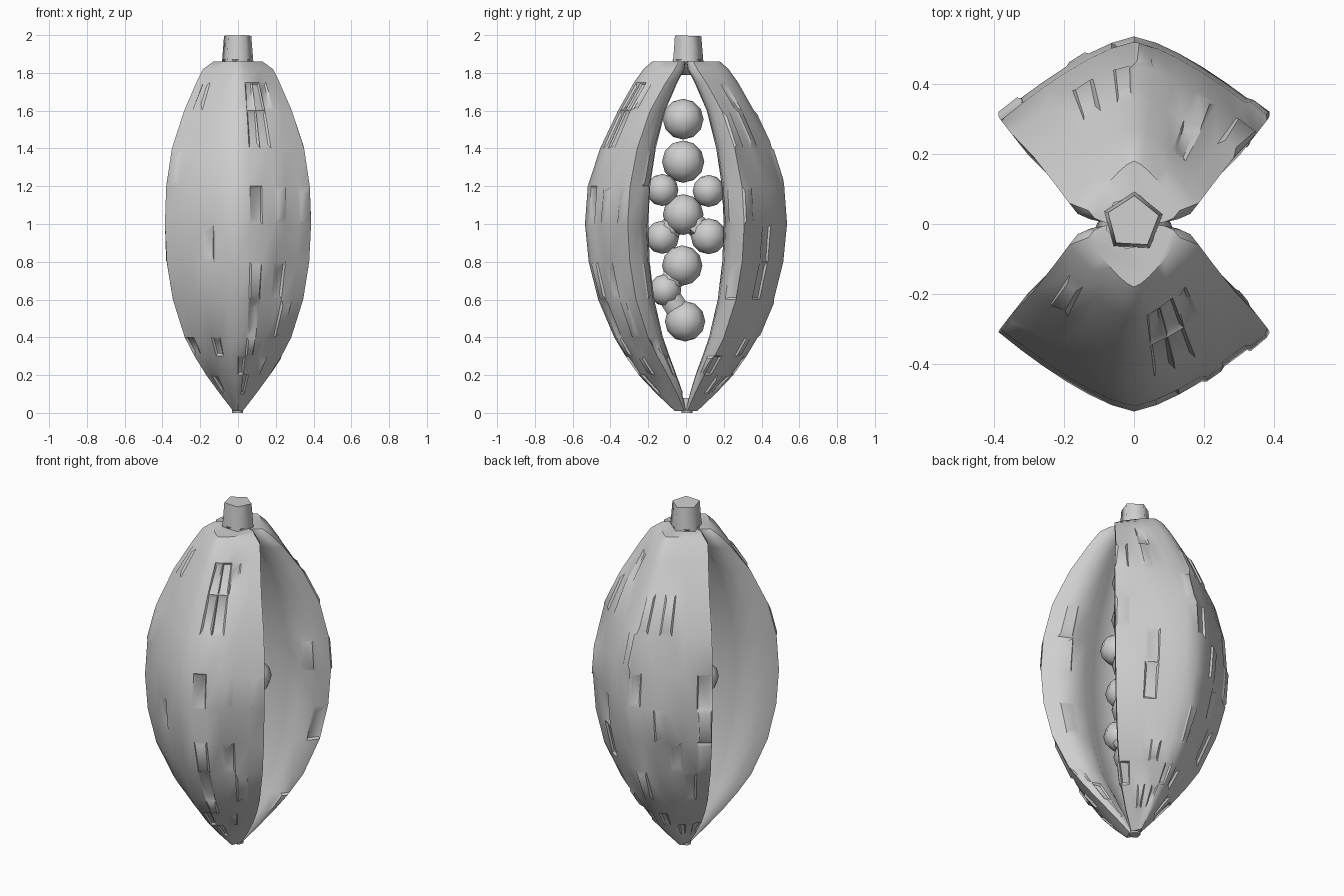
import bpy, bmesh, math, random
from mathutils import Vector, Matrix

cube = bpy.data.objects.get("Cube")
if cube:
    bpy.data.objects.remove(cube, do_unlink=True)

grey = bpy.data.materials.new("plain grey")
grey.use_nodes = True
grey.diffuse_color = (0.62, 0.62, 0.62, 1)
grey.node_tree.nodes["Principled BSDF"].inputs["Base Color"].default_value = (0.62, 0.62, 0.62, 1)

# Husk profile: height, half width, outer depth, inner lip depth
PROFILE = [
    (0.01, 0.025, 0.06, 0.0), (0.1, 0.095, 0.155, 0.02), (0.2, 0.168, 0.25, 0.05),
    (0.3, 0.23, 0.32, 0.087), (0.4, 0.282, 0.38, 0.122), (0.6, 0.345, 0.465, 0.168),
    (0.8, 0.377, 0.515, 0.192), (1.0, 0.387, 0.535, 0.2), (1.2, 0.38, 0.52, 0.19),
    (1.4, 0.35, 0.455, 0.16), (1.6, 0.285, 0.36, 0.11), (1.75, 0.22, 0.275, 0.045),
    (1.82, 0.185, 0.225, 0.008), (1.86, 0.13, 0.18, 0.002),
]
SEGMENTS = 12


def make_object(name, bm, angle=40):
    bmesh.ops.recalc_face_normals(bm, faces=bm.faces)
    mesh = bpy.data.meshes.new(name)
    bm.to_mesh(mesh)
    bm.free()
    mesh.materials.append(grey)
    obj = bpy.data.objects.new(name, mesh)
    bpy.context.collection.objects.link(obj)
    bpy.ops.object.select_all(action='DESELECT')
    obj.select_set(True)
    bpy.context.view_layer.objects.active = obj
    bpy.ops.object.shade_smooth_by_angle(angle=math.radians(angle))
    return obj


def husk_section(w, outer, inner):
    """Ridged outer arc, rounded cut faces and a shallow hollow."""
    rim = inner + 0.28 * w
    pts = []
    for i in range(SEGMENTS + 1):
        t = 2 * i / SEGMENTS - 1
        pts.append((w * t, rim + (outer - rim) * (1 - abs(t) ** 1.4)))
    hollow = inner + 0.14 * (outer - inner)
    side = [(0.87 * w, inner + 0.115 * w), (0.67 * w, inner + 0.025 * w),
            (0.44 * w, inner), (0.2 * w, hollow)]
    return pts + side + [(-x, y) for x, y in reversed(side)]


def husk(name, side, seed):
    rng = random.Random(seed)
    bm = bmesh.new()
    rings = [[bm.verts.new((x, side * y, z)) for x, y in husk_section(w, o, n)]
             for z, w, o, n in PROFILE]
    count = len(rings[0])
    shell = []
    for k, (low, high) in enumerate(zip(rings, rings[1:])):
        for i in range(count):
            j = (i + 1) % count
            face = bm.faces.new((low[i], low[j], high[j], high[i]))
            if i < SEGMENTS + 2 and 0 < k < len(rings) - 3:
                shell.append(face)
    bm.faces.new(rings[0])
    bm.faces.new(rings[-1])
    bmesh.ops.recalc_face_normals(bm, faces=bm.faces)
    # Rough flakes: irregular bark patches, some proud and some sunk
    for face in rng.sample(shell, 28):
        bmesh.ops.inset_region(bm, faces=[face], thickness=rng.uniform(0.004, 0.008),
                               depth=rng.choice((-0.01, 0.01)))
        center = face.calc_center_median()
        for v in face.verts:
            v.co = v.co.lerp(center, rng.uniform(0, 0.45))
    return make_object(name, bm)


husk("front_husk", -1, 5)
husk("back_husk", 1, 12)

# Seeds: x, y, z, radius
SEEDS = [
    (0, -0.015, 1.555, 0.108), (0, -0.015, 1.33, 0.112), (0.02, -0.125, 1.18, 0.085),
    (-0.02, 0.12, 1.175, 0.085), (0, -0.015, 1.05, 0.108), (-0.02, -0.125, 0.93, 0.088),
    (0.02, 0.12, 0.935, 0.095), (0, -0.02, 0.78, 0.107), (0.01, -0.11, 0.65, 0.085),
    (0, -0.005, 0.485, 0.107),
]
for n, (x, y, z, r) in enumerate(SEEDS):
    bm = bmesh.new()
    bmesh.ops.create_uvsphere(bm, u_segments=8, v_segments=6, radius=r)
    bmesh.ops.translate(bm, verts=bm.verts, vec=(x, y, z))
    make_object(f"seed_{n + 1}", bm, 60)

# Short pulp necks that tie neighbouring seeds together
for n, (a, b) in enumerate([(4, 5), (4, 6), (7, 8), (8, 9)]):
    p, q = Vector(SEEDS[a][:3]), Vector(SEEDS[b][:3])
    bm = bmesh.new()
    bmesh.ops.create_cone(bm, cap_ends=True, segments=6, radius1=0.06, radius2=0.06,
                          depth=(q - p).length)
    bmesh.ops.rotate(bm, verts=bm.verts, matrix=(q - p).to_track_quat('Z', 'Y').to_matrix())
    bmesh.ops.translate(bm, verts=bm.verts, vec=(p + q) / 2)
    make_object(f"pulp_neck_{n + 1}", bm, 60)


def tapered(name, sides, low, high, r1, r2, lean=0.0):
    bm = bmesh.new()
    bmesh.ops.create_cone(bm, cap_ends=True, segments=sides, radius1=r1, radius2=r2,
                          depth=high - low)
    bmesh.ops.rotate(bm, verts=bm.verts, matrix=Matrix.Rotation(math.radians(-75), 3, 'Z'))
    bmesh.ops.translate(bm, verts=bm.verts, vec=(-0.003, 0.005, (low + high) / 2))
    for v in bm.verts:
        if v.co.z > (low + high) / 2:
            v.co.z -= lean * (1 + v.co.y / r2)
    return make_object(name, bm, 75)


# Stalk with a slightly slanted top, the collar joining the husks, and the tip
tapered("stalk", 5, 1.85, 2.0, 0.088, 0.076, 0.003)
tapered("stalk_collar", 6, 1.79, 1.87, 0.03, 0.08)
tapered("bottom_tip", 6, 0.0, 0.08, 0.03, 0.03)
